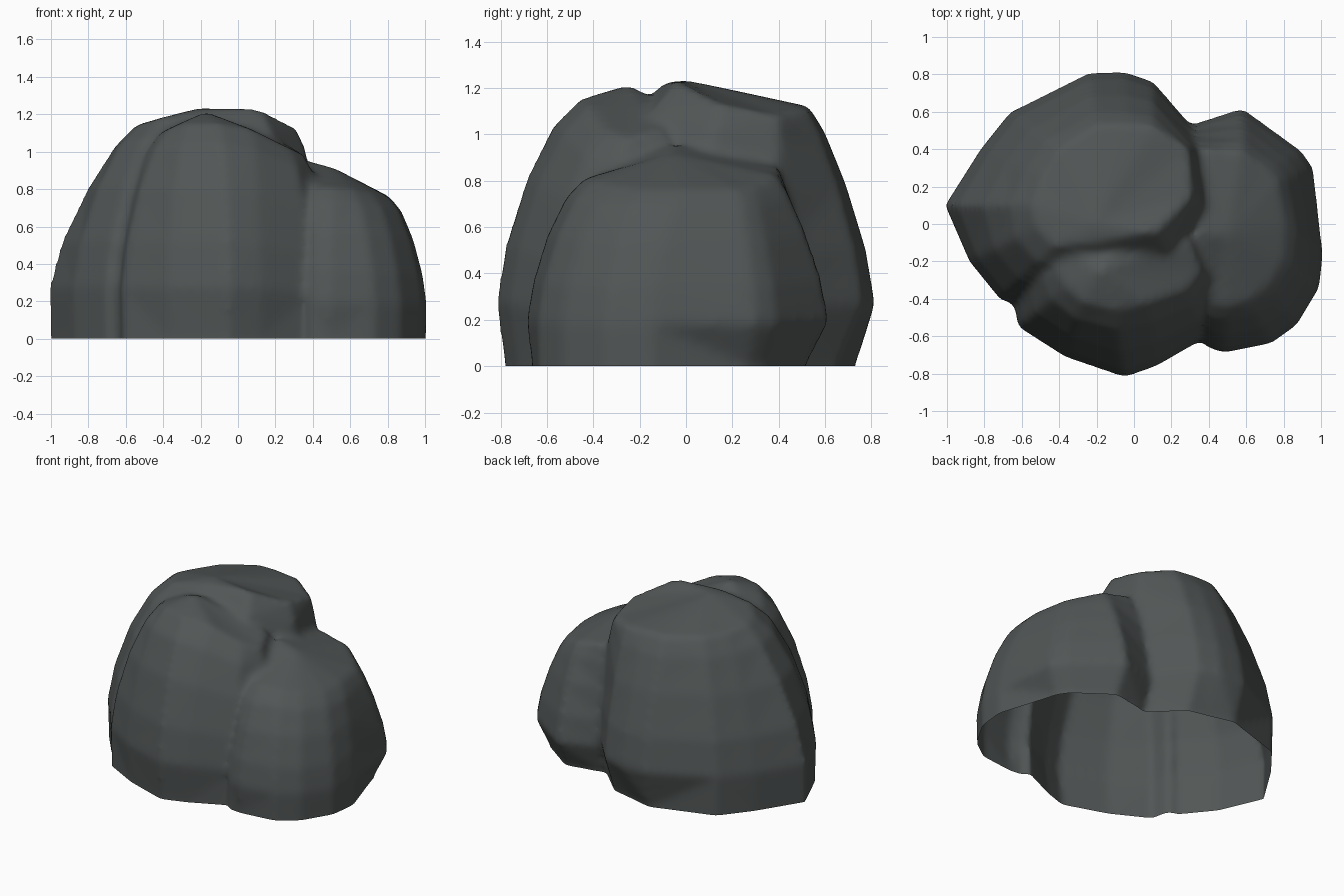
import bpy, bmesh, math
from mathutils import Vector

if "Cube" in bpy.data.objects:
    bpy.data.objects.remove(bpy.data.objects["Cube"])

stone = bpy.data.materials.new("dark grey stone")
stone.diffuse_color = (0.083, 0.093, 0.092, 1)
stone.use_nodes = True
stone.node_tree.nodes["Principled BSDF"].inputs["Base Color"].default_value = stone.diffuse_color

# Side profiles: height fraction, then foot-to-crown fraction for front / rear flanks
PROFILE = [(0, 0, 0), (0.24, 0, 0), (0.45, 0.11, 0.14), (0.7, 0.36, 0.44),
           (0.9, 0.68, 0.76), (1, 1, 1)]


def inset(level, x, y):
    """How far the flank leans in at this level; the rear foot tucks under."""
    h, loose, tight = level
    if h == 0:
        if y > 0.25 and x > -0.5:
            return 0.45 if x > -0.15 else 0.28
        return 0.1 if y < -0.68 else 0.02
    return tight if y > 0.05 else loose


def boulder(name, foot, crown, apex):
    """Loft from a foot outline to a crown outline, closed by an apex."""
    bm = bmesh.new()
    n = len(foot)
    rings = []
    for level in [None] + PROFILE:
        ring = []
        for b, c in zip(foot, crown):
            t = inset(level or PROFILE[0], *b)
            z = c[2] * level[0] if level else -0.2
            ring.append(bm.verts.new((b[0] + (c[0] - b[0]) * t,
                                      b[1] + (c[1] - b[1]) * t, z)))
        rings.append(ring)
    for lo, hi in zip(rings, rings[1:]):
        for i in range(n):
            j = (i + 1) % n
            bm.faces.new((lo[i], lo[j], hi[j], hi[i]))
    tip = bm.verts.new(apex)
    for i in range(n):
        bm.faces.new((rings[-1][i], rings[-1][(i + 1) % n], tip))
    bm.faces.new(rings[0][::-1])
    bmesh.ops.triangulate(bm, faces=bm.faces[:])
    bmesh.ops.recalc_face_normals(bm, faces=bm.faces[:])
    me = bpy.data.meshes.new(name)
    bm.to_mesh(me)
    bm.free()
    me.materials.append(stone)
    ob = bpy.data.objects.new(name, me)
    bpy.context.collection.objects.link(ob)
    return ob


# Tall back boulder
back = boulder(
    "boulder_cluster",
    [(-1.01, .1), (-.88, -.2), (-.71, -.41), (-.1, -.45), (.3, -.35), (.47, .05),
     (.4, .42), (.1, .765), (-.05, .815), (-.24, .81), (-.66, .6), (-.82, .4)],
    [(-.55, .1, 1.14), (-.52, -.02, 1.15), (-.42, -.12, 1.18), (-.2, -.1, 1.22),
     (.12, -.04, 1.23), (.31, .15, 1.13), (.29, .4, 1.08), (.1, .52, 1.11),
     (-.05, .53, 1.12), (-.2, .53, 1.12), (-.41, .4, 1.12), (-.5, .26, 1.12)],
    (-.2, .0, 1.235))

# Front boulder
front = boulder(
    "front_boulder",
    [(-.65, -.35), (-.62, -.55), (-.37, -.71), (-.05, -.82), (.12, -.76),
     (.4, -.6), (.5, -.35), (.4, .1), (-.1, .2), (-.5, .05)],
    [(-.42, -.25, 1.1), (-.36, -.34, 1.13), (-.28, -.42, 1.15), (-.1, -.46, 1.15),
     (.08, -.42, 1.12), (.28, -.35, 1.02), (.36, -.25, .98), (.3, -.1, 1.02),
     (-.1, -.12, 1.15), (-.35, -.15, 1.13)],
    (-.17, -.25, 1.215))

# Low right boulder
right = boulder(
    "right_boulder",
    [(.39, -.66), (.48, -.69), (.73, -.64), (.87, -.54), (.99, -.34),
     (1.01, -.15), (.96, .3), (.9, .39), (.58, .62), (.3, .53), (.15, 0)],
    [(.42, -.43, .81), (.5, -.44, .81), (.62, -.4, .8), (.72, -.32, .78),
     (.8, -.18, .76), (.81, 0, .76), (.77, .23, .76), (.72, .29, .77),
     (.58, .39, .82), (.38, .4, .86), (.35, -.05, .96)],
    (.5, -.06, .92))

# Fuse the boulders into one shell
bpy.context.view_layer.objects.active = back
back.select_set(True)
for other in (front, right):
    mod = back.modifiers.new("fuse", "BOOLEAN")
    mod.operation = "UNION"
    mod.solver = "EXACT"
    mod.object = other
    bpy.ops.object.modifier_apply(modifier=mod.name)
    bpy.data.objects.remove(other, do_unlink=True)

# Weather the creases into soft valleys
mod = back.modifiers.new("even_mesh", "REMESH")
mod.mode = "VOXEL"
mod.voxel_size = 0.025
bpy.ops.object.modifier_apply(modifier=mod.name)
mod = back.modifiers.new("weather", "SMOOTH")
mod.factor = 0.5
mod.iterations = 6
bpy.ops.object.modifier_apply(modifier=mod.name)

# Open the underside at ground level
bm = bmesh.new()
bm.from_mesh(back.data)
bmesh.ops.bisect_plane(bm, geom=bm.verts[:] + bm.edges[:] + bm.faces[:],
                       plane_co=Vector((0, 0, 0)), plane_no=Vector((0, 0, 1)),
                       clear_inner=True)
bm.to_mesh(back.data)
bm.free()
if not back.data.materials:
    back.data.materials.append(stone)
bpy.ops.object.shade_smooth_by_angle(angle=math.radians(60))
